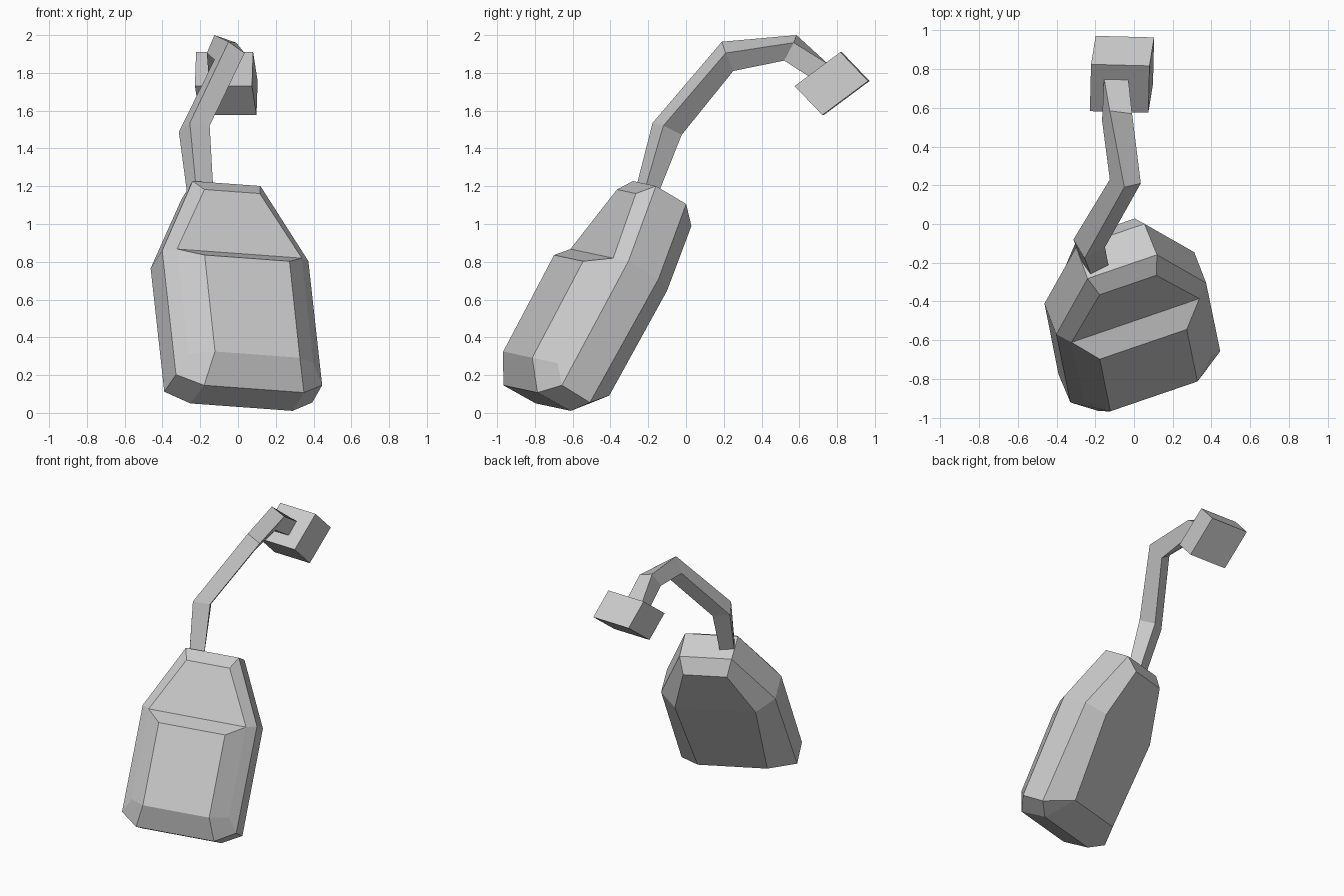
import bpy
import bmesh
from mathutils import Vector, Matrix

if "Cube" in bpy.data.objects:
    bpy.data.objects.remove(bpy.data.objects["Cube"])


def make_object(name, bm, matrix=None):
    bmesh.ops.recalc_face_normals(bm, faces=bm.faces)
    mesh = bpy.data.meshes.new(name)
    bm.to_mesh(mesh)
    bm.free()
    obj = bpy.data.objects.new(name, mesh)
    bpy.context.collection.objects.link(obj)
    if matrix:
        obj.matrix_world = matrix
    return obj


# Body: one half as named points (half width, depth, height) in its tilted frame
half = {
    'F': (.238, -.911, .43), 'N': (.238, -.912, -.15),     # front panel
    'G': (.35, -.808, .512), 'Q': (.35, -.81, -.12),       # panel border
    'H': (.155, -.798, .89), 'T': (.19, -.73, .974),       # upper front
    'U': (.187, -.533, .97), 'V': (.157, -.44, .885),      # top and back top
    'R': (.41, -.745, .532), 'S': (.41, -.55, .528),       # side shoulder
    'P': (.41, -.752, -.217), 'C': (.415, -.57, -.224),    # side bottom
    'A': (.28, -.81, -.302), 'B': (.287, -.60, -.30),      # underside
    'W': (.29, -.437, .509), 'D': (.25, -.437, -.125),     # back panel
}
side_faces = ['FNQG', 'GQPR', 'NAPQ', 'GRTH', 'RSUT', 'RPCS', 'APCB',
              'USWV', 'SCDW', 'CBD']
centre_loop = 'HTUVWDBANFG'

bm = bmesh.new()
right = {k: bm.verts.new(p) for k, p in half.items()}
left = {k: bm.verts.new((-p[0], p[1], p[2])) for k, p in half.items()}
for side in (right, left):
    for face in side_faces:
        bm.faces.new([side[k] for k in face])
for a, b in zip(centre_loop, centre_loop[1:] + centre_loop[0]):
    bm.faces.new((right[a], right[b], left[b], left[a]))

up = Vector((-.094, .462, .88)).normalized()
across = Vector((.945, .315, -.084))
across = (across - up * across.dot(up)).normalized()
back = up.cross(across)
tilt = Matrix((across, back, up)).transposed().to_4x4()
make_object('body', bm, tilt @ Matrix.Translation((-.212, 0, 0)))

# Hose: square sections, each given by three corners of a parallelogram
sections = [
    ((-.220, -.270, 1.171), (-.130, -.223, 1.164), (-.267, -.203, 1.144)),
    ((-.255, -.177, 1.535), (-.150, -.120, 1.520), (-.313, -.080, 1.487)),
    ((-.050, .190, 1.965), (.035, .210, 1.905), (-.125, .230, 1.870)),
    ((-.125, .585, 2.000), (-.010, .570, 1.960), (-.165, .535, 1.905)),
    ((-.155, .755, 1.845), (-.030, .755, 1.845), (-.155, .660, 1.775)),
]
bm = bmesh.new()
rings = []
for section in sections:
    a, b, c = map(Vector, section)
    rings.append([bm.verts.new(p) for p in (a, b, b + c - a, c)])
for r0, r1 in zip(rings, rings[1:]):
    for i in range(4):
        j = (i + 1) % 4
        bm.faces.new((r0[i], r0[j], r1[j], r1[i]))
bm.faces.new(rings[0])
bm.faces.new(rings[-1])
make_object('hose', bm)

# Nozzle box at the hose end: a cube sheared onto three edge vectors
corner = Vector((-.222, .825, 1.91))
edges = [Vector((.302, -.008, 0)), Vector((.024, .147, -.153)),
         Vector((-.006, -.242, -.18))]
frame = Matrix(edges).transposed().to_4x4()
frame.translation = corner + sum(edges, Vector()) / 2
bm = bmesh.new()
bmesh.ops.create_cube(bm, size=1, matrix=frame)
make_object('nozzle_box', bm)
